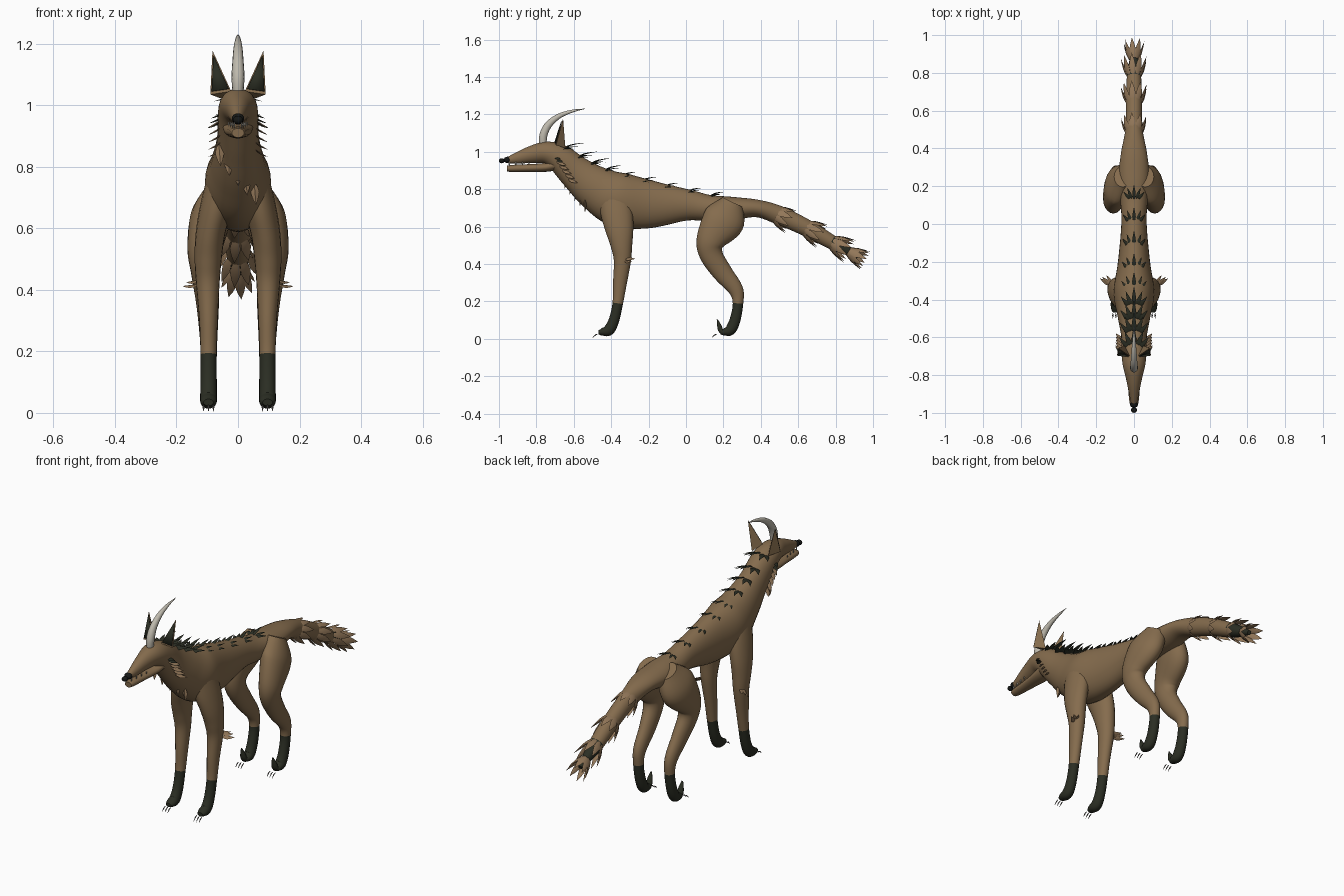
import bpy, bmesh, math
from mathutils import Vector as V

if "Cube" in bpy.data.objects:
    bpy.data.objects.remove(bpy.data.objects["Cube"])

def mat(name, r, g, b):
    m = bpy.data.materials.new(name)
    m.diffuse_color = (r, g, b, 1)
    m.use_nodes = True
    m.node_tree.nodes["Principled BSDF"].inputs["Base Color"].default_value = m.diffuse_color
    return m

FUR = mat("brown_fur", .235, .150, .075)
TUFT = mat("light_brown_tuft", .29, .185, .10)
DARK = mat("dark_fur", .024, .027, .017)
BLACK = mat("black_nose", .008, .009, .008)
HORN = mat("pale_horn", .52, .49, .42)
CLAW = mat("grey_claw", .16, .15, .14)

def finish(bm, name, mats, rule=None, angle=50):
    bmesh.ops.recalc_face_normals(bm, faces=bm.faces)
    me = bpy.data.meshes.new(name)
    bm.to_mesh(me)
    bm.free()
    for m in mats:
        me.materials.append(m)
    for p in me.polygons:
        p.use_smooth = True
        if rule:
            p.material_index = rule(p.center)
    me.set_sharp_from_angle(angle=math.radians(angle))
    ob = bpy.data.objects.new(name, me)
    bpy.context.collection.objects.link(ob)
    return ob

def smooth_path(st, sub):
    """Catmull-Rom through stations of any dimension."""
    out = []
    for i in range(len(st) - 1):
        a, b, c, d = st[max(i - 1, 0)], st[i], st[i + 1], st[min(i + 2, len(st) - 1)]
        for k in range(sub):
            t = k / sub
            out.append([.5 * (2 * q + (r - p) * t + (2 * p - 5 * q + 4 * r - s) * t * t
                              + (3 * q - p - 3 * r + s) * t ** 3) for p, q, r, s in zip(a, b, c, d)])
    return out + [list(st[-1])]

def loft(bm, st, n=20, sub=6):
    """Skin elliptical rings (x, y, z, half width, half height) along a path in the y-z plane."""
    pts = smooth_path(st, sub)
    rings = []
    for i, (x, y, z, rx, rn) in enumerate(pts):
        a, b = pts[max(i - 1, 0)], pts[min(i + 1, len(pts) - 1)]
        t = V((0, b[1] - a[1], b[2] - a[2])).normalized()
        nrm = V((0, -t.z, t.y))
        rings.append([bm.verts.new(V((x, y, z)) + V((rx * math.cos(u), 0, 0)) + nrm * rn * math.sin(u))
                      for u in (2 * math.pi * k / n for k in range(n))])
    for r, s in zip(rings, rings[1:]):
        for k in range(n):
            bm.faces.new((r[k], r[(k + 1) % n], s[(k + 1) % n], s[k]))
    bm.faces.new(rings[0])
    bm.faces.new(rings[-1])

def leaf(bm, base, d, nrm, length, width, thick=.006, bend=0.):
    """Pointed blade along d, flat across nrm, curling by bend along nrm."""
    base, d, nrm = V(base), V(d).normalized(), V(nrm)
    side = d.cross(nrm).normalized()
    nrm = side.cross(d)
    rings = []
    for t, w in ((0, .35), (.2, .8), (.42, 1), (.7, .62), (.88, .25)):
        c = base + d * length * t + nrm * bend * t * t
        rings.append([bm.verts.new(c + o) for o in (side * width * w / 2, nrm * thick * w / 2,
                                                    -side * width * w / 2, -nrm * thick * w / 2)])
    tip = bm.verts.new(base + d * length + nrm * bend)
    for r, s in zip(rings, rings[1:]):
        for k in range(4):
            bm.faces.new((r[k], r[(k + 1) % 4], s[(k + 1) % 4], s[k]))
    for k in range(4):
        bm.faces.new((rings[-1][k], rings[-1][(k + 1) % 4], tip))
    bm.faces.new(rings[0])

# Snout, head, neck, torso and tail in one skin; the tail end is dark
bm = bmesh.new()
loft(bm, [(0, -.962, .953, .013, .014), (0, -.90, .967, .026, .031), (0, -.82, .987, .042, .047),
          (0, -.745, .995, .06, .06), (0, -.675, .965, .066, .075), (0, -.585, .885, .069, .093),
          (0, -.48, .805, .088, .12), (0, -.36, .745, .108, .145), (0, -.2, .72, .085, .13),
          (0, 0, .716, .067, .085), (0, .12, .70, .072, .07), (0, .25, .697, .082, .062),
          (0, .38, .697, .068, .047), (0, .5, .66, .046, .05), (0, .65, .59, .042, .045),
          (0, .8, .505, .036, .036), (0, .92, .44, .012, .012)], 28)
finish(bm, "body", [FUR, DARK], lambda c: int(c.y > .79))

# Lower jaw
bm = bmesh.new()
loft(bm, [(0, -.957, .91, .020, .015), (0, -.93, .911, .026, .019), (0, -.84, .913, .034, .021),
          (0, -.75, .917, .045, .024), (0, -.70, .93, .05, .03)], 16, 4)
finish(bm, "lower_jaw", [FUR])

# Teeth on both jaws
bm = bmesh.new()
for s in (1, -1):
    for i in range(4):
        leaf(bm, (s * (.012 + .006 * i), -.945 + .035 * i, .946), (0, 0, -1), (s, 0, 0), .024 - .003 * i, .010)
finish(bm, "teeth", [HORN])

# Nose
bm = bmesh.new()
for y, z, r in ((-.985, .952, .015), (-.955, .957, .019)):
    for v in bmesh.ops.create_uvsphere(bm, u_segments=14, v_segments=8, radius=r)["verts"]:
        v.co = V((v.co.x * 1.1, v.co.y + y, v.co.z * .9 + z))
finish(bm, "nose", [BLACK])

# Horn sweeping backward
bm = bmesh.new()
loft(bm, [(0, -.765, 1.035, .017, .02), (0, -.762, 1.09, .021, .022), (0, -.735, 1.145, .018, .02),
          (0, -.68, 1.19, .014, .014), (0, -.61, 1.217, .008, .008), (0, -.54, 1.23, .001, .001)], 14)
finish(bm, "horn", [HORN])

# Ears: a pyramid shell with a dark inset plate in front
for s, tag in ((1, "right"), (-1, "left")):
    a, b, tip, back = V((s * .022, -.70, 1.045)), V((s * .09, -.695, 1.035)), V((s * .083, -.657, 1.178)), V((s * .05, -.645, 1.02))
    bm = bmesh.new()
    va, vb, vt, vk = [bm.verts.new(p) for p in (a, b, tip, back)]
    for f in ((va, vb, vt), (vb, vk, vt), (vk, va, vt), (va, vk, vb)):
        bm.faces.new(f)
    finish(bm, tag + "_ear", [FUR], angle=20)
    bm = bmesh.new()
    mid = (a + b + tip) / 3
    bm.faces.new([bm.verts.new(mid + (p - mid) * .82 + V((0, -.004, .001))) for p in (a, b, tip)])
    ob = finish(bm, tag + "_inner_ear", [DARK])
    sol = ob.modifiers.new("plate", 'SOLIDIFY')
    sol.thickness, sol.offset = .004, 0

# Legs with dark stockings, and claws
front = [(.055, -.39, .77, .045, .08), (.072, -.37, .67, .052, .085), (.090, -.355, .58, .048, .074),
         (.097, -.345, .50, .044, .058), (.098, -.34, .42, .038, .046), (.096, -.353, .30, .030, .037),
         (.096, -.365, .19, .026, .028), (.096, -.385, .10, .026, .028), (.096, -.412, .048, .027, .030),
         (.096, -.445, .037, .026, .021), (.096, -.468, .034, .016, .011)]
hind = [(.060, .25, .73, .045, .06), (.088, .205, .64, .066, .112), (.108, .135, .53, .056, .080),
        (.106, .135, .45, .046, .062), (.099, .195, .355, .037, .053), (.096, .265, .265, .030, .040),
        (.095, .278, .19, .026, .028), (.095, .262, .10, .026, .029), (.095, .237, .048, .027, .029),
        (.095, .208, .037, .025, .020), (.095, .185, .036, .015, .012)]
for s, tag in ((1, "right"), (-1, "left")):
    for part, st, toe in (("front", front, -.472), ("hind", hind, .165)):
        bm = bmesh.new()
        loft(bm, [(s * p[0],) + p[1:] for p in st])
        finish(bm, f"{tag}_{part}_leg", [FUR, DARK], lambda c: int(c.z < .187))
        bm = bmesh.new()
        for dx in (-.016, 0, .016):
            leaf(bm, (s * .096 + dx, toe, .026), (0, -1, -.25), (0, 0, 1), .034, .007, .007, -.016)
        finish(bm, f"{tag}_{part}_claws", [CLAW])
    # Upturned toe on the hind foot
    bm = bmesh.new()
    loft(bm, [(s * .095, .215, .032, .02, .016), (s * .095, .188, .042, .018, .014),
              (s * .095, .178, .07, .014, .012), (s * .095, .167, .103, .004, .003)], 10, 4)
    finish(bm, tag + "_hind_toe", [DARK])
    # Elbow tuft
    bm = bmesh.new()
    for x, dx, z in ((.115, .5, .435), (.125, .9, .43), (.13, 1.3, .415)):
        leaf(bm, (s * x, -.325, z), (s * dx * .7, .8, -.25), (s * .5, -.2, .8), .062, .024, .008, .012)
    finish(bm, tag + "_elbow_tuft", [TUFT])
    # Cheek fringe, with a dark row on top
    bm = bmesh.new()
    for i in range(5):
        leaf(bm, (s * .058, -.69 + .016 * i, .95 - .024 * i), (s * .55, .75, -.45), (s * .6, 0, .8), .065, .026, .006, .008)
    finish(bm, tag + "_cheek_fringe", [TUFT])
    bm = bmesh.new()
    for i in range(3):
        leaf(bm, (s * (.05 + .006 * i), -.70 + .012 * i, .975 - .016 * i), (s * .7, .6, -.5), (s * .6, 0, .8), .05, .026, .006, .008)
    finish(bm, tag + "_cheek_dark_fringe", [DARK])

# Chest tufts in a diagonal row
bm = bmesh.new()
for i in range(5):
    t = i / 4
    leaf(bm, (-.062 + .115 * t, -.635 + .095 * t, .87 - .125 * t), (.08, -.12 + .2 * t, -1), (0, -1, 0), .07, .028, .014, .006)
finish(bm, "chest_tufts", [TUFT])

# Spine crest: fans of dark blades
bm = bmesh.new()
crest = ((-.665, 1.02), (-.585, .975), (-.515, .94), (-.44, .905), (-.355, .872), (-.25, .845),
         (-.125, .815), (.005, .79), (.13, .77))
for i, (y, z) in enumerate(crest):
    k = 1 - .045 * i
    for a in (-52, -27, 0, 27, 52):
        r = math.radians(a)
        leaf(bm, (.022 * math.sin(r), y, z - .004 - .008 * abs(math.sin(r))), (math.sin(r) * .9, math.cos(r), .55 - .2 * abs(math.sin(r))),
             (0, -.4, 1), .125 * k * (1 - .42 * abs(math.sin(r))), .028 * k, .007, -.034 * k)
finish(bm, "spine_crest", [DARK])

# Tail tufts: rings of leaves flaring backward
bm = bmesh.new()
for y, z, r, n, ln in ((.475, .67, .042, 9, .10), (.635, .597, .04, 9, .11), (.775, .52, .035, 9, .12), (.865, .468, .022, 8, .115)):
    for k in range(n):
        u = 2 * math.pi * (k + .25) / n + math.pi / 2
        out = V((math.cos(u), .45 * math.sin(u), .88 * math.sin(u)))
        leaf(bm, V((0, y, z)) + out * r * .92, V((0, .88, -.47)) + out * .42, out, ln, .036, .012, -.010)
finish(bm, "tail_tufts", [TUFT])
